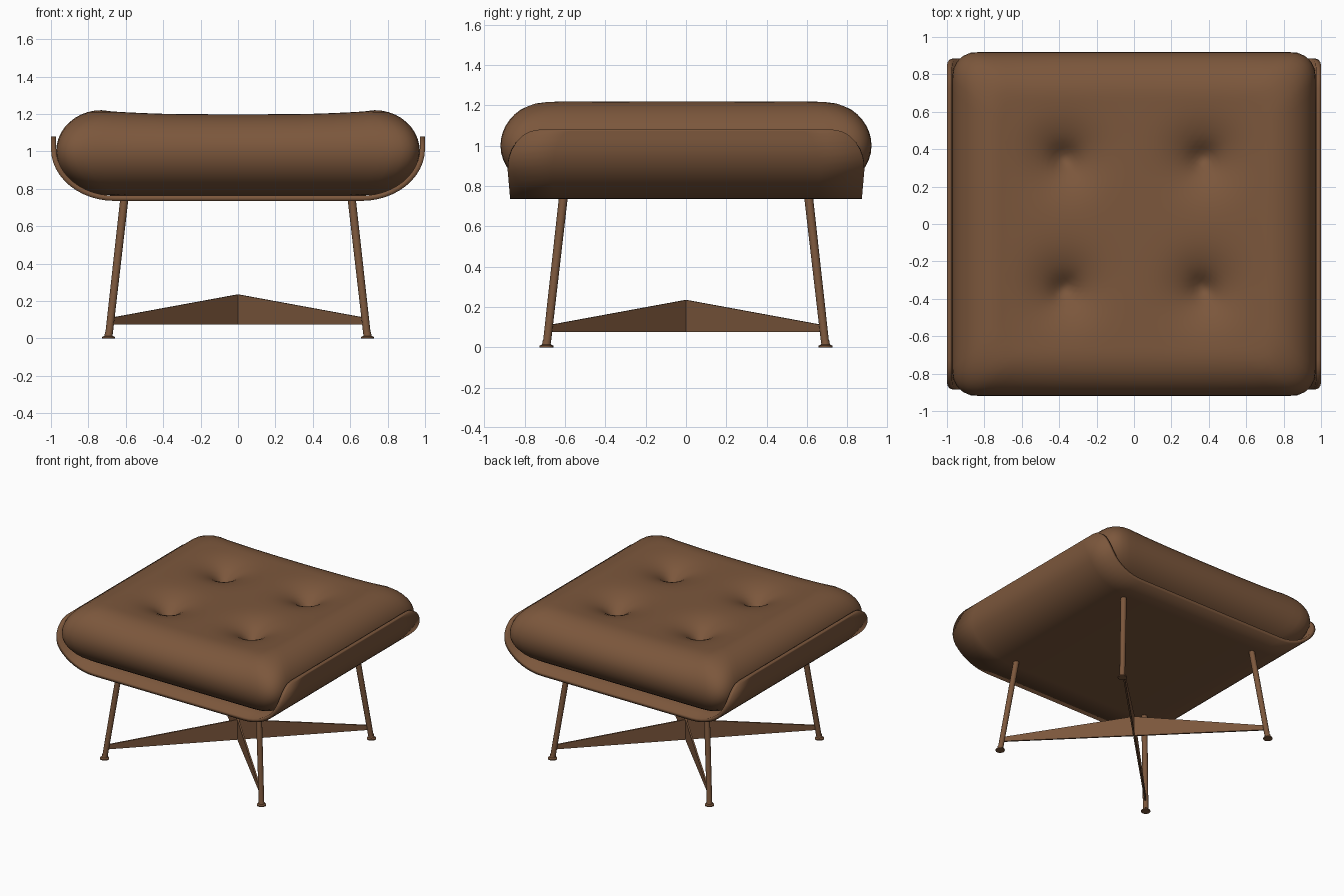
import bpy, bmesh, math
from mathutils import Vector

if "Cube" in bpy.data.objects:
    bpy.data.objects.remove(bpy.data.objects["Cube"])

brown = bpy.data.materials.new("brown")
brown.diffuse_color = (0.2, 0.095, 0.045, 1)
brown.use_nodes = True
brown.node_tree.nodes["Principled BSDF"].inputs["Base Color"].default_value = brown.diffuse_color


def make(name, verts, faces, smooth=None):
    mesh = bpy.data.meshes.new(name)
    mesh.from_pydata(verts, [], faces)
    bm = bmesh.new()
    bm.from_mesh(mesh)
    bmesh.ops.recalc_face_normals(bm, faces=bm.faces)
    bm.to_mesh(mesh)
    bm.free()
    obj = bpy.data.objects.new(name, mesh)
    bpy.context.collection.objects.link(obj)
    mesh.materials.append(brown)
    if smooth:
        bpy.ops.object.select_all(action='DESELECT')
        obj.select_set(True)
        bpy.context.view_layer.objects.active = obj
        bpy.ops.object.shade_smooth_by_angle(angle=math.radians(smooth))
    return obj


def clamp(v, lim):
    return max(-lim, min(lim, v))


# Cushion: rounded-rectangle rings from bottom centre, round the side, to top centre
HX, HY, N = 0.972, 0.92, 24


def ring(inset):
    hx, hy = HX - inset, HY - inset
    r = min(0.13, hy * 0.3)
    side = [-1 + 2 * math.sin(i / N * math.pi / 2) ** 2 * 0.5 + i / N - 0.0 for i in range(N)]
    unit = ([(t, -1) for t in side] + [(1, t) for t in side] +
            [(-t, 1) for t in side] + [(-1, -t) for t in side])
    pts = []
    for u, v in unit:
        p = Vector((u * hx, v * hy))
        c = Vector((clamp(p.x, hx - r), clamp(p.y, hy - r)))
        d = p - c
        pts.append(c + d.normalized() * r if d.length > 1e-6 else p)
    return pts


def top_z(x, y, z):
    # slight sag across the middle plus four tufted dimples
    w = max(0, (z - 1.0) / 0.22)
    sag = 0.022 * max(0, 1 - (x / 0.72) ** 2) ** 0.6
    dent = 0
    for bx in (-0.37, 0.37):
        for by in (-0.35, 0.35):
            d = math.hypot(x - bx, y - by)
            dent += 0.075 * math.exp(-(d / 0.17) ** 2) + 0.05 * math.exp(-(d / 0.07) ** 2)
    return z - w * (sag + dent)


levels = [(0.88, 0.765), (0.55, 0.765)]
for i in range(21):
    a = -math.pi / 2 + math.pi * i / 20
    low = a < 0
    levels.append(((0.29 if low else 0.24) * (1 - math.cos(a)),
                   1.0 + (0.235 if low else 0.22) * math.sin(a)))
levels += [(0.24 + 0.64 * i / 24, 1.22) for i in range(1, 25)]
verts, faces, M = [], [], 4 * N
for inset, z in levels:
    verts += [(p.x, p.y, top_z(p.x, p.y, z)) for p in ring(inset)]
for k in range(len(levels) - 1):
    for i in range(M):
        j = (i + 1) % M
        faces.append((k * M + i, k * M + j, (k + 1) * M + j, (k + 1) * M + i))
faces += [tuple(range(M)), tuple(range(len(verts) - M, len(verts)))]
make("cushion", verts, faces, 60)

# Shell: outer U-shaped profile with wings rounded at their upper corners
half = [(0.0, 0.735), (0.35, 0.735), (0.66, 0.735)]
for i in range(1, 13):
    a = math.pi / 2 * i / 12
    half.append((0.66 + 0.34 * math.sin(a), 1.015 - 0.28 * math.cos(a)))
half += [(1.0, 1.03), (1.0, 1.045), (1.0, 1.06), (1.0, 1.072), (1.0, 1.08)]
profile = [(-x, z) for x, z in half[:0:-1]] + half


def half_depth(z):
    base = 0.872 + 0.013 * min(1, (z - 0.735) / 0.15)
    t = max(0, (z - 0.88) / 0.20)
    return base - 0.16 * (1 - math.sqrt(max(0, 1 - t * t)))


verts, faces, R = [], [], 9
for x, z in profile:
    verts += [(x, half_depth(z) * (-1 + 2 * j / (R - 1)), z) for j in range(R)]
for k in range(len(profile) - 1):
    for j in range(R - 1):
        a = k * R + j
        faces.append((a, a + 1, a + R + 1, a + R))
shell = make("shell", verts, faces, 40)
for p in shell.data.polygons:
    c = p.center
    outward = p.normal.dot(c - Vector((0, c.y, 1.2))) > 0
    break
solid = shell.modifiers.new("thickness", 'SOLIDIFY')
solid.thickness = 0.028
solid.offset = -1 if outward else 1


# Legs and feet: lofted circles along a path of (centre, radius)
def loft(name, stops, sides=16):
    verts, faces = [], []
    for c, r in stops:
        verts += [(c[0] + r * math.cos(2 * math.pi * i / sides),
                   c[1] + r * math.sin(2 * math.pi * i / sides), c[2]) for i in range(sides)]
    for k in range(len(stops) - 1):
        for i in range(sides):
            j = (i + 1) % sides
            faces.append((k * sides + i, k * sides + j,
                          (k + 1) * sides + j, (k + 1) * sides + i))
    faces += [tuple(range(sides)), tuple(range(len(verts) - sides, len(verts)))]
    return make(name, verts, faces, 35)


for sx, nx in ((-1, "left"), (1, "right")):
    for sy, ny in ((-1, "front"), (1, "back")):
        loft(f"{ny}_{nx}_leg", [((0.69 * sx, 0.69 * sy, 0.02), 0.02),
                                ((0.608 * sx, 0.608 * sy, 0.745), 0.022)])
        foot = (0.692 * sx, 0.692 * sy)
        loft(f"{ny}_{nx}_foot", [((*foot, 0), 0.034), ((*foot, 0.008), 0.034),
                                 ((*foot, 0.014), 0.022), ((*foot, 0.035), 0.018)])

# Crossed stretcher plates, tallest in the middle
outline = [(-0.682, 0.075), (0, 0.075), (0.682, 0.075), (0.68, 0.11), (0, 0.235), (-0.68, 0.11)]
T = 0.006
for s, name in ((1, "stretcher_a"), (-1, "stretcher_b")):
    verts = [(x - t * 0.707, s * (x + t * 0.707), z) for t in (-T, T) for x, z in outline]
    faces = [(0, 1, 4, 5), (1, 2, 3, 4), (6, 7, 10, 11), (7, 8, 9, 10)]
    faces += [(i, (i + 1) % 6, (i + 1) % 6 + 6, i + 6) for i in range(6)]
    make(name, verts, faces)
